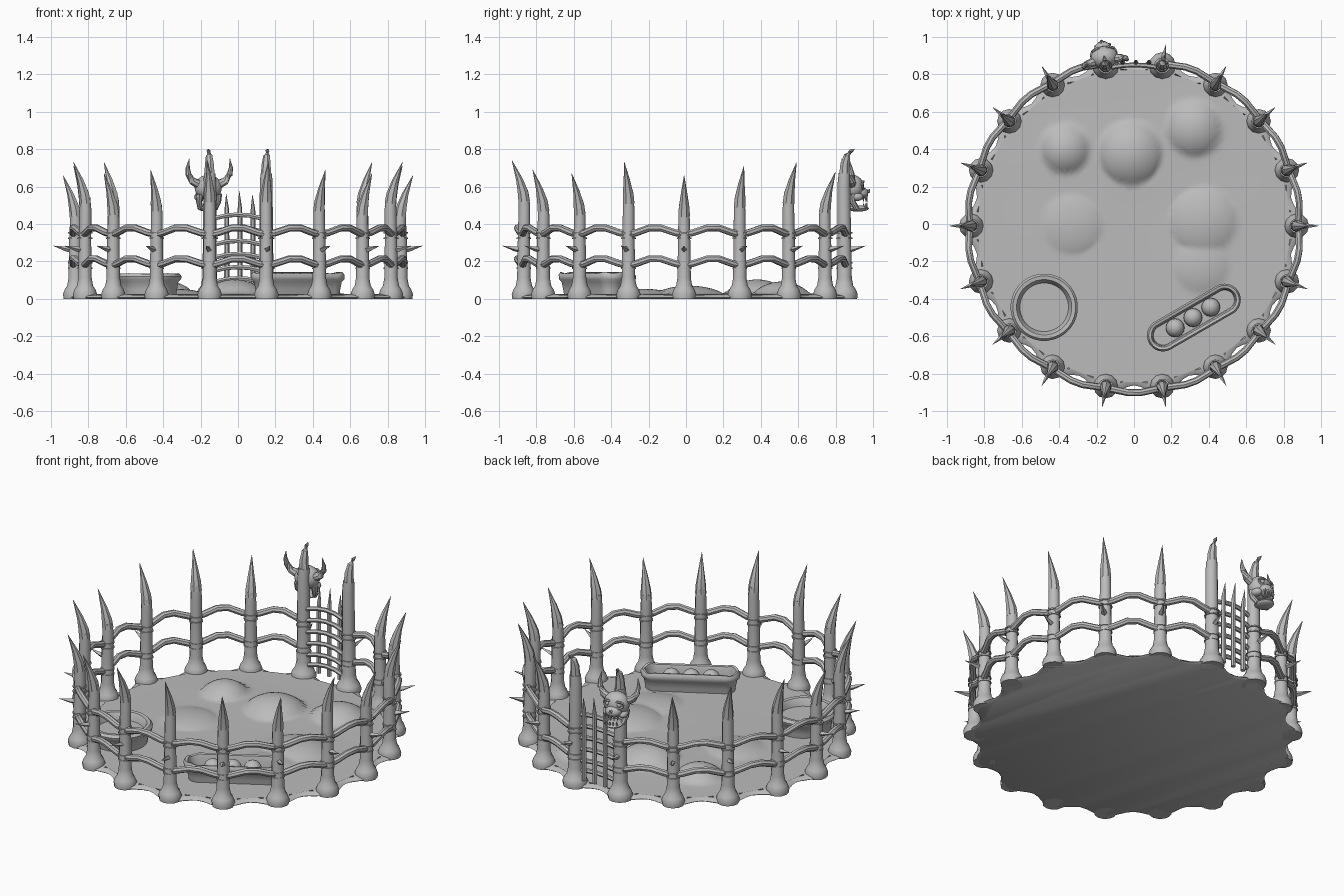
import bpy, bmesh
from math import sin, cos, pi, radians, exp, hypot
from mathutils import Vector, Matrix

cube = bpy.data.objects.get("Cube")
if cube:
    bpy.data.objects.remove(cube)

GREY = (0.5, 0.5, 0.5, 1)
mat = bpy.data.materials.new("stone grey")
mat.use_nodes = True
mat.diffuse_color = GREY
mat.node_tree.nodes["Principled BSDF"].inputs["Base Color"].default_value = GREY

CY = -0.01      # fence centre in y
R = 0.87        # fence radius


def polar(deg, r, z):
    a = radians(deg)
    return Vector((r * cos(a), CY + r * sin(a), z))


def finish(name, bm, angle=40):
    bmesh.ops.recalc_face_normals(bm, faces=bm.faces)
    me = bpy.data.meshes.new(name)
    bm.to_mesh(me)
    bm.free()
    me.materials.append(mat)
    me.shade_smooth()
    me.set_sharp_from_angle(angle=radians(angle))
    ob = bpy.data.objects.new(name, me)
    bpy.context.collection.objects.link(ob)
    return ob


def skin(bm, rings):
    """Bridge equal rings of points and cap both ends."""
    rows = [[bm.verts.new(p) for p in ring] for ring in rings]
    n = len(rows[0])
    for a, b in zip(rows, rows[1:]):
        for i in range(n):
            j = (i + 1) % n
            bm.faces.new((a[i], a[j], b[j], b[i]))
    bm.faces.new(rows[0][::-1])
    bm.faces.new(rows[-1])


def tube(bm, pts, radii, n=8):
    """Sweep a round section of changing radius along a path."""
    pts = [Vector(p) for p in pts]
    rings = []
    for i, p in enumerate(pts):
        t = (pts[min(i + 1, len(pts) - 1)] - pts[max(i - 1, 0)]).normalized()
        side = t.cross(Vector((0.3, 0.1, 1)) if abs(t.z) < 0.8 else Vector((0, 1, 0))).normalized()
        up = side.cross(t)
        rings.append([p + radii[i] * (cos(2 * pi * k / n) * side + sin(2 * pi * k / n) * up)
                      for k in range(n)])
    skin(bm, rings)


def ball(bm, centre, size, rot=Matrix.Identity(4), seg=16):
    m = Matrix.Translation(centre) @ rot @ Matrix.Diagonal((*size, 1))
    bmesh.ops.create_uvsphere(bm, u_segments=seg, v_segments=seg // 2 + 2, radius=1, matrix=m)


# Ground: scalloped disc with soft mounds
MOUNDS = [(-0.37, 0.4, 0.13, 0.06), (-0.02, 0.38, 0.17, 0.07), (0.32, 0.51, 0.15, 0.06),
          (-0.33, 0, 0.16, 0.025), (0.37, 0.02, 0.18, 0.04), (0.36, -0.22, 0.15, 0.025)]


def ground_z(x, y):
    z = 0.025
    for mx, my, r, h in MOUNDS:
        d = hypot(x - mx, y - my) / r
        z = max(z, 0.025 + h * max(0, 1 - d * d) ** 0.8)
        z += 0.12 * h * exp(-d * d * 0.7)
    return z


bm = bmesh.new()
SEG = 144
rings = [[polar(i * 360 / SEG, 0.87 + 0.03 * cos(radians(18 * i * 360 / SEG)), 0)
          for i in range(SEG)]]
for f, drop in ((1.015, 0.008), (1, 0.017), (0.97, 0.022)):
    rings.append([Vector((p.x * f, CY + (p.y - CY) * f, drop)) for p in rings[0]])
for k in range(36, 0, -1):
    ring = []
    for i in range(SEG):
        p = polar(i * 360 / SEG, 0.835 * k / 36, 0)
        p.z = ground_z(p.x, p.y)
        ring.append(p)
    rings.append(ring)
skin(bm, rings)
finish("ground", bm)

# Fence posts with flared feet, horn tips, side spikes and bindings
TIP = {-80: 0.74, -60: 0.69, -40: 0.67, -20: 0.73, 0: 0.66, 20: 0.71, 40: 0.73, 60: 0.68}
posts, horns, spikes, bindings = (bmesh.new() for _ in range(4))
for k in range(18):
    deg = -80 + 20 * k
    mirrored = deg if deg <= 90 else 180 - deg
    gate = mirrored == 80
    tip = 0.8 if gate else TIP[mirrored]
    top = tip - (0.13 if gate else 0.19)
    w = 1.1 if gate else 1
    path = [(R, 0), (R, 0.025), (R, 0.05), (R, 0.07), (R, 0.11), (R, 0.3),
            (R - 0.003, top - 0.06), (R, top)]
    tube(posts, [polar(deg, r, z) for r, z in path],
         [w * v for v in (0.062, 0.065, 0.056, 0.043, 0.036, 0.033, 0.031, 0.028)], 12)
    if gate:
        path = [(R, top - 0.02), (R + 0.003, top + 0.05), (R + 0.015, tip - 0.035),
                (R + 0.035, tip - 0.01), (R + 0.055, tip)]
        sizes = (0.03, 0.025, 0.018, 0.011, 0.002)
    else:
        path = [(R - 0.002, top - 0.03), (R + 0.005, top + 0.02), (R + 0.025, top + 0.09),
                (R + 0.065, tip)]
        sizes = (0.032, 0.029, 0.018, 0.001)
    tube(horns, [polar(deg, r, z) for r, z in path], sizes, 7)
    tube(spikes, [polar(deg, R + 0.02, 0.262), polar(deg, R + 0.05, 0.267),
                  polar(deg, R + 0.115, 0.283)], (0.016, 0.013, 0.001), 4)
    for z in (0.34, 0.18):
        for dz in (-0.016, 0.014):
            tube(bindings, [polar(deg, R, z + dz - 0.004), polar(deg, R, z + dz + 0.004)],
                 (0.039 * w, 0.039 * w), 12)
finish("fence_posts", posts)
finish("post_horns", horns, 35)
finish("post_spikes", spikes, 25)
finish("post_bindings", bindings)

# Two bowed rails running from one gate post round to the other
bm = bmesh.new()
for z in (0.345, 0.18):
    path = []
    for k in range(17):
        a = 100 + 20 * k
        path += [polar(a, R + 0.008, z), polar(a + 3, R + 0.012, z + 0.008),
                 polar(a + 8, R + 0.022, z + 0.034), polar(a + 12, R + 0.022, z + 0.034),
                 polar(a + 17, R + 0.012, z + 0.008)]
    path.append(polar(80, R + 0.008, z))
    tube(bm, path, [0.019] * len(path), 8)
finish("fence_rails", bm)

# Gate of arched bars and pointed uprights
bm = bmesh.new()
for z in (0.43, 0.36, 0.29, 0.22, 0.15, 0.09):
    tube(bm, [(x, 0.85 - 0.8 * x * x, z + 0.02 - 1.2 * x * x) for x in (-0.13, -0.06, 0, 0.06, 0.13)],
         [0.013] * 5, 6)
for x, tip in ((-0.06, 0.56), (0.01, 0.575), (0.08, 0.555)):
    tube(bm, [(x, 0.862, 0.05), (x, 0.862, 0.43), (x, 0.865, 0.48), (x - 0.003, 0.875, tip)],
         (0.014, 0.013, 0.012, 0.001), 6)
finish("gate", bm)

# Horned skull on the outside of a gate post
turn = Matrix.Rotation(radians(10), 4, 'Z')
frame = Matrix.Translation(polar(100, R, 0)) @ turn


def local(x, y, z):
    return frame @ Vector((x, y, z))


bm = bmesh.new()
ball(bm, local(0, 0.045, 0.595), (0.074, 0.06, 0.068), turn, 20)
ball(bm, local(0, 0.085, 0.565), (0.048, 0.045, 0.035), turn)
ball(bm, local(0, 0.075, 0.483), (0.05, 0.058, 0.017), turn)
for s in (-1, 1):
    ball(bm, local(s * 0.048, 0.06, 0.545), (0.026, 0.035, 0.022), turn, 12)
    tube(bm, [local(s * 0.05, 0.03, 0.56), local(s * 0.052, 0.035, 0.52),
              local(s * 0.04, 0.06, 0.482)], (0.022, 0.016, 0.014), 8)
finish("skull", bm)

bm = bmesh.new()
for s in (-1, 1):
    # Brow ring and eye
    ring = [local(s * (0.034 + 0.024 * cos(t)), 0.098 - 0.012 * abs(cos(t)), 0.607 + 0.02 * sin(t))
            for t in (2 * pi * k / 12 for k in range(13))]
    tube(bm, ring, [0.007] * 13, 6)
    ball(bm, local(s * 0.034, 0.09, 0.607), (0.014, 0.012, 0.013), turn, 10)
finish("skull_eyes", bm)

bm = bmesh.new()
for s in (-1, 1):
    tube(bm, [local(s * 0.06, 0.03, 0.615), local(s * 0.09, 0.025, 0.63), local(s * 0.112, 0.02, 0.665),
              local(s * 0.117, 0.012, 0.7), local(s * 0.11, 0.005, 0.75)],
         (0.024, 0.021, 0.016, 0.011, 0.001), 8)
tube(bm, [local(0, 0.115, 0.575), local(0, 0.133, 0.575), local(0, 0.14, 0.59)], (0.014, 0.009, 0.001), 6)
finish("skull_horns", bm)

bm = bmesh.new()
for x in (-0.036, -0.018, 0, 0.018, 0.036):
    y = 0.12 - 9 * x * x
    tube(bm, [local(x, y, 0.552), local(x, y + 0.003, 0.518)], (0.008, 0.001), 6)
    tube(bm, [local(x + 0.006, y, 0.488), local(x + 0.006, y + 0.003, 0.515)], (0.007, 0.001), 6)
finish("skull_teeth", bm)


# Basins: a round tub and a long feeding trough
def basin(name, x, y, deg, half, profile, wobble, n=32):
    place = Matrix.Translation((x, y, 0)) @ Matrix.Rotation(radians(deg), 4, 'Z')
    rings = []
    for r, z in profile:
        ring = []
        for k in range(n):
            t = 2 * pi * (k + 0.5) / n
            shift = half if cos(t) > 0 else -half
            lift = wobble * sin(5 * t) if z > 0.12 else 0
            ring.append(place @ Vector((r * cos(t) + shift, r * sin(t), z + lift)))
        rings.append(ring)
    bm = bmesh.new()
    skin(bm, rings)
    return finish(name, bm)


basin("water_tub", -0.48, -0.445, 0, 0,
      [(0.148, 0.01), (0.155, 0.05), (0.162, 0.09), (0.177, 0.105), (0.18, 0.12), (0.168, 0.135),
       (0.148, 0.133), (0.137, 0.115), (0.13, 0.09)], 0.002)
basin("feeding_trough", 0.32, -0.5, 30, 0.19,
      [(0.055, 0.01), (0.062, 0.05), (0.07, 0.09), (0.084, 0.105), (0.086, 0.125), (0.077, 0.14),
       (0.063, 0.137), (0.056, 0.115), (0.052, 0.075)], 0.004)

# Round food in the trough
bm = bmesh.new()
for d in (-0.11, 0, 0.11):
    ball(bm, (0.315 + d * cos(radians(30)), -0.5 + d * sin(radians(30)), 0.092), (0.05, 0.05, 0.05))
finish("trough_food", bm)
